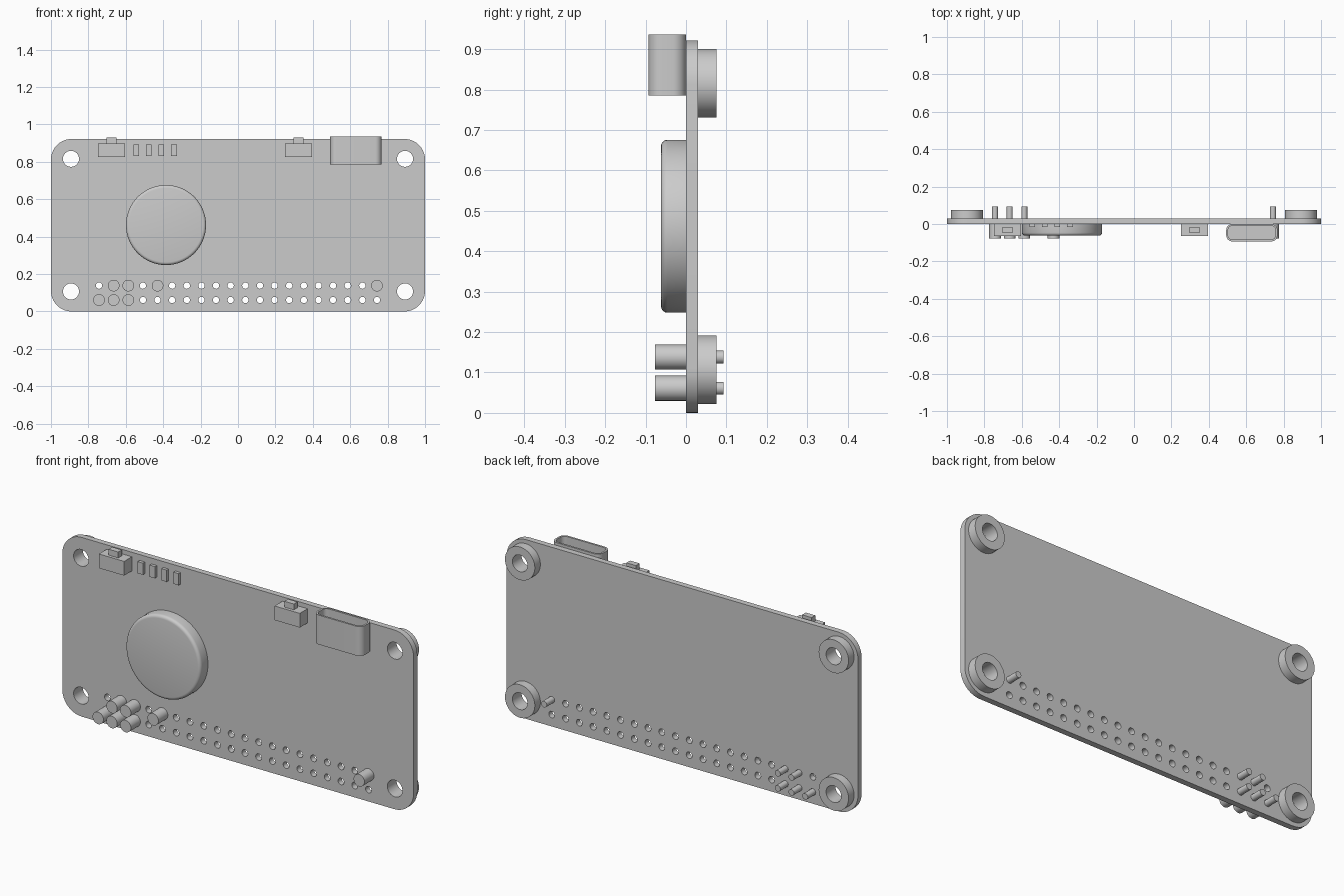
import bpy, bmesh, math
from mathutils import Vector

if "Cube" in bpy.data.objects:
    bpy.data.objects.remove(bpy.data.objects["Cube"])

grey = bpy.data.materials.new("plain grey")
grey.diffuse_color = (0.6, 0.6, 0.6, 1)
grey.use_nodes = True
grey.node_tree.nodes["Principled BSDF"].inputs["Base Color"].default_value = grey.diffuse_color


def circle(x, z, r, n=32):
    return [(x + r * math.cos(2 * math.pi * i / n), z + r * math.sin(2 * math.pi * i / n)) for i in range(n)]


def rounded_rect(x0, x1, z0, z1, r, n=10):
    corners = [(x1 - r, z1 - r), (x0 + r, z1 - r), (x0 + r, z0 + r), (x1 - r, z0 + r)]
    return [(cx + r * math.cos(math.pi / 2 * (k + i / n)), cz + r * math.sin(math.pi / 2 * (k + i / n)))
            for k, (cx, cz) in enumerate(corners) for i in range(n + 1)]


def finish(name, bm):
    bmesh.ops.recalc_face_normals(bm, faces=bm.faces)
    me = bpy.data.meshes.new(name)
    bm.to_mesh(me)
    bm.free()
    me.materials.append(grey)
    ob = bpy.data.objects.new(name, me)
    bpy.context.collection.objects.link(ob)
    bpy.ops.object.select_all(action='DESELECT')
    ob.select_set(True)
    bpy.context.view_layer.objects.active = ob
    bpy.ops.object.shade_smooth_by_angle(angle=math.radians(35))
    return ob


def plate(name, loops, y0, y1):
    """Filled outline with holes in the xz plane, running from y0 to y1."""
    cu = bpy.data.curves.new(name, 'CURVE')
    cu.dimensions, cu.fill_mode, cu.extrude = '2D', 'BOTH', (y1 - y0) / 2
    for pts in loops:
        sp = cu.splines.new('POLY')
        sp.points.add(len(pts) - 1)
        for p, (x, z) in zip(sp.points, pts):
            p.co = (x, z, 0, 1)
        sp.use_cyclic_u = True
    tmp = bpy.data.objects.new(name + "_outline", cu)
    bpy.context.collection.objects.link(tmp)
    dg = bpy.context.evaluated_depsgraph_get()
    me = bpy.data.meshes.new_from_object(tmp.evaluated_get(dg))
    bm = bmesh.new()
    bm.from_mesh(me)
    bpy.data.objects.remove(tmp)
    bpy.data.curves.remove(cu)
    bpy.data.meshes.remove(me)
    for v in bm.verts:
        v.co = Vector((v.co.x, (y0 + y1) / 2 - v.co.z, v.co.y))
    bmesh.ops.remove_doubles(bm, verts=bm.verts, dist=1e-5)
    return finish(name, bm)


def prism(bm, pts, y0, y1):
    """Solid prism along y; returns its front face."""
    front = bm.faces.new([bm.verts.new((x, y0, z)) for x, z in pts])
    back = bm.faces.new([bm.verts.new((x, y1, z)) for x, z in pts])
    n = len(pts)
    for i in range(n):
        j = (i + 1) % n
        bm.faces.new((front.verts[i], front.verts[j], back.verts[j], back.verts[i]))
    return front


def solid(name, pts, y0, y1, fillet=0):
    bm = bmesh.new()
    front = prism(bm, pts, y0, y1)
    if fillet:
        bmesh.ops.recalc_face_normals(bm, faces=bm.faces)
        bmesh.ops.bevel(bm, geom=list(front.edges), offset=fillet, segments=4, profile=0.5, affect='EDGES')
    return finish(name, bm)


def box(name, x0, x1, y0, y1, z0, z1):
    return solid(name, [(x0, z0), (x1, z0), (x1, z1), (x0, z1)], y0, y1)


# Board with mounting holes and two rows of pin holes
TOP = 0.922
mounts = [(sx * 0.893, z) for sx in (-1, 1) for z in (0.107, 0.816)]
rows = (0.061, 0.138)
col_x = [-0.743 + 1.486 * i / 19 for i in range(20)]
loops = [rounded_rect(-1, 1, 0, TOP, 0.11)]
loops += [circle(x, z, 0.043) for x, z in mounts]
loops += [circle(x, z, 0.017, 16) for x in col_x for z in rows]
plate("board", loops, 0, 0.03)

# Standoff rings on the back
for i, (x, z) in enumerate(mounts):
    plate(f"standoff_{i + 1}", [circle(x, z, 0.085, 48), circle(x, z, 0.043)], 0.03, 0.075)

# Pins: wide caps in front, thin tails through the board
for col, row, tail in [(0, 0, 1), (1, 0, 1), (2, 0, 1), (1, 1, 1), (2, 1, 1), (4, 1, 0), (19, 1, 1)]:
    x, z = col_x[col], rows[row]
    solid(f"pin_cap_{row}_{col}", circle(x, z, 0.031), -0.077, 0)
    if tail:
        solid(f"pin_tail_{row}_{col}", circle(x, z, 0.016, 16), -0.005, 0.093)

# Round buzzer with softened front rim
solid("buzzer", circle(-0.385, 0.462, 0.214, 96), -0.062, 0, 0.016)

# Side push buttons
for i, x in enumerate((-0.676, 0.324)):
    box(f"button_body_{i + 1}", x - 0.072, x + 0.072, -0.063, 0, 0.826, 0.899)
    box(f"button_knob_{i + 1}", x - 0.027, x + 0.027, -0.047, -0.017, 0.895, 0.929)

# Small indicator lights
for i in range(4):
    x = -0.545 + 0.0677 * i
    box(f"indicator_{i + 1}", x - 0.015, x + 0.015, -0.016, 0, 0.832, 0.892)

# Connector port, a rounded shell open at the top
bm = bmesh.new()
rim = bm.faces.new([bm.verts.new((x, y, 0.936)) for x, y in rounded_rect(0.493, 0.767, -0.093, 0, 0.033, 8)])
base = bmesh.ops.extrude_face_region(bm, geom=[rim], use_keep_orig=True)
bmesh.ops.translate(bm, verts=[g for g in base["geom"] if isinstance(g, bmesh.types.BMVert)], vec=(0, 0, -0.151))
bmesh.ops.recalc_face_normals(bm, faces=bm.faces)
rim = max(bm.faces, key=lambda f: f.calc_center_median().z)
bmesh.ops.inset_region(bm, faces=[rim], thickness=0.01)
well = bmesh.ops.extrude_discrete_faces(bm, faces=[rim])["faces"][0]
bmesh.ops.translate(bm, verts=list(well.verts), vec=(0, 0, -0.135))
finish("connector_port", bm)
